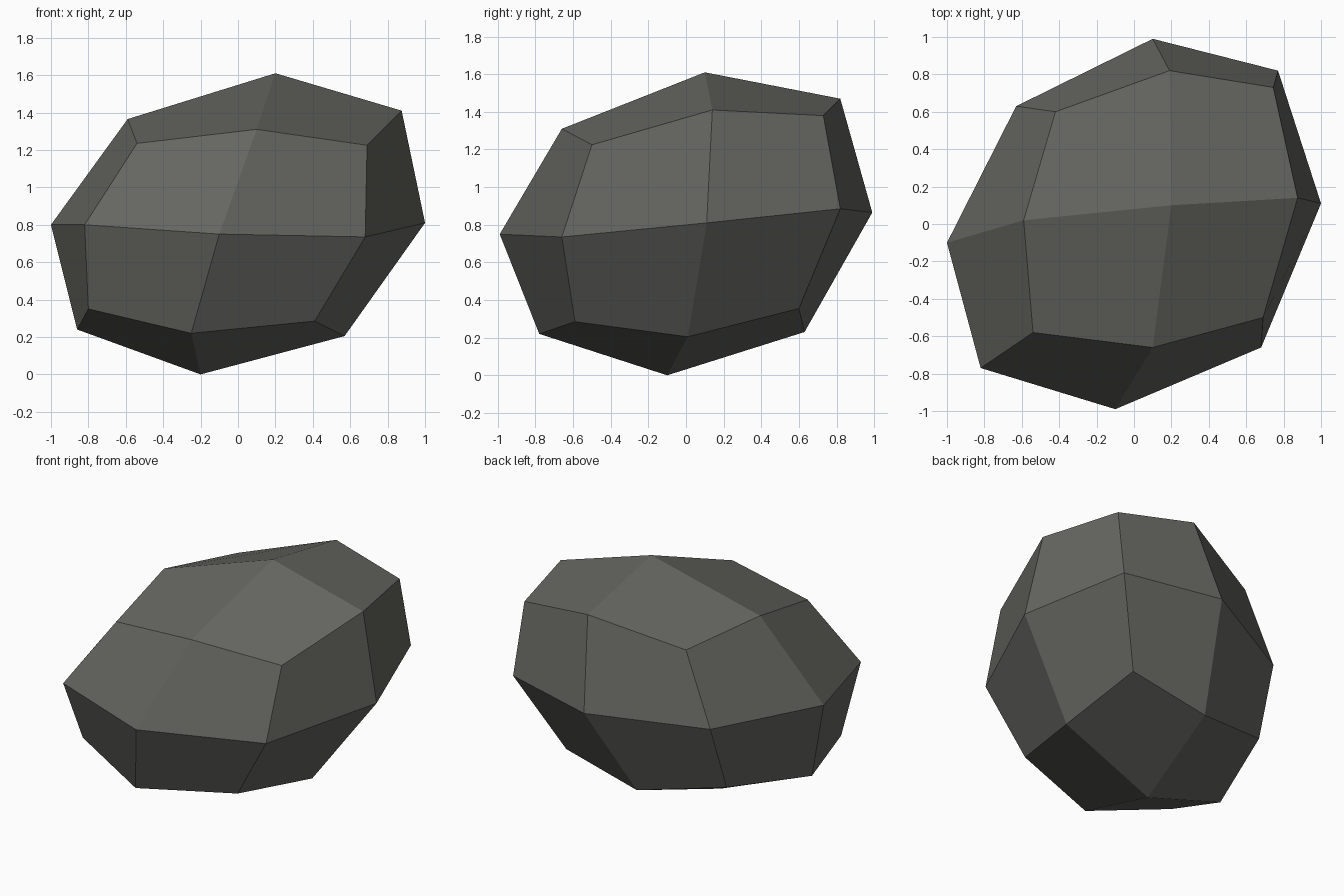
import bpy, bmesh

if "Cube" in bpy.data.objects:
    bpy.data.objects.remove(bpy.data.objects["Cube"])

# Boulder: a cube cut 2x2 per side, pushed out into a lopsided stone.
# Rows run front/middle/back, each row left/centre/right (None = cube middle).
BOTTOM = [[(-.80, -.58, .35), (-.25, -.78, .22), (.41, -.59, .285)],
          [(-.86, -.17, .24), (-.20, -.10, .00), (.57, .01, .205)],
          [(-.645, .47, .345), (-.06, .63, .23), (.51, .60, .355)]]
MIDDLE = [[(-.82, -.77, .80), (-.10, -.99, .75), (.68, -.66, .735)],
          [(-1.0, -.10, .80), None, (1.0, .11, .81)],
          [(-.63, .63, .81), (.10, .99, .865), (.77, .82, .885)]]
TOP = [[(-.54, -.58, 1.235), (.10, -.66, 1.31), (.69, -.50, 1.225)],
       [(-.59, .02, 1.365), (.20, .10, 1.61), (.875, .14, 1.41)],
       [(-.42, .60, 1.30), (.19, .82, 1.47), (.745, .73, 1.38)]]
LAYERS = [BOTTOM, MIDDLE, TOP]

bm = bmesh.new()
bmesh.ops.create_cube(bm, size=2)
bmesh.ops.subdivide_edges(bm, edges=bm.edges[:], cuts=1, use_grid_fill=True)
for v in bm.verts:
    i, j, k = (round(c) + 1 for c in v.co)
    v.co = LAYERS[k][j][i]
bmesh.ops.recalc_face_normals(bm, faces=bm.faces[:])

mesh = bpy.data.meshes.new("boulder")
bm.to_mesh(mesh)
bm.free()

# Dark grey stone
stone = bpy.data.materials.new("dark stone")
stone.diffuse_color = (.13, .13, .118, 1)
stone.use_nodes = True
stone.node_tree.nodes["Principled BSDF"].inputs["Base Color"].default_value = stone.diffuse_color
mesh.materials.append(stone)
boulder = bpy.data.objects.new("boulder", mesh)
bpy.context.collection.objects.link(boulder)
